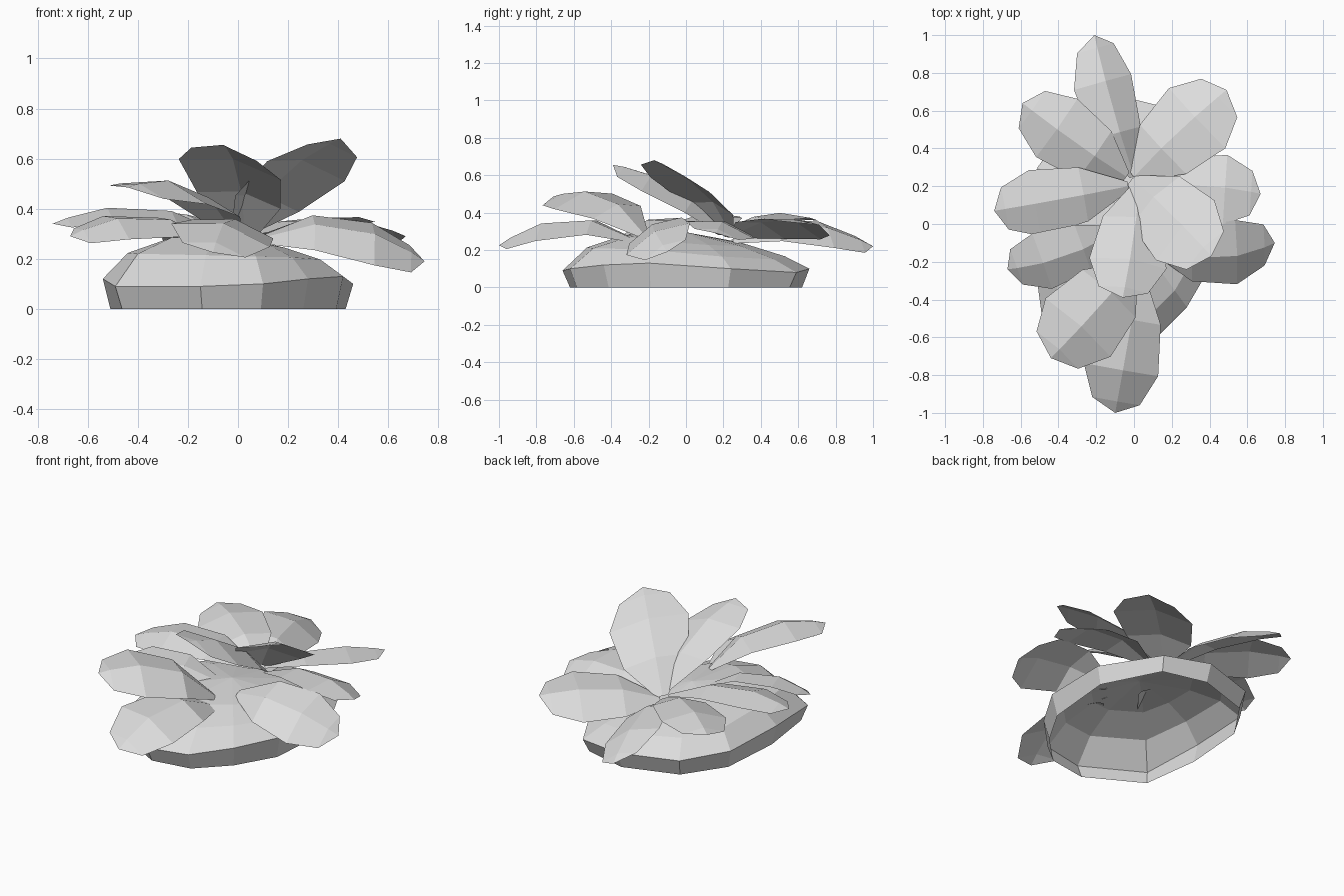
import bpy
from mathutils import Vector

cube = bpy.data.objects.get("Cube")
if cube:
    bpy.data.objects.remove(cube, do_unlink=True)

grey = bpy.data.materials.new("light_grey")
grey.use_nodes = True
grey.diffuse_color = (0.72, 0.72, 0.72, 1)
grey.node_tree.nodes["Principled BSDF"].inputs["Base Color"].default_value = (0.72, 0.72, 0.72, 1)


def make_object(name, verts, faces):
    mesh = bpy.data.meshes.new(name)
    mesh.from_pydata(verts, [], faces)
    mesh.materials.append(grey)
    mesh.update()
    obj = bpy.data.objects.new(name, mesh)
    bpy.context.scene.collection.objects.link(obj)
    return obj


def make_mound(outline, rings, centre, top):
    """Open-bottomed mound: the outline shrunk ring by ring up to one top point."""
    verts, count = [], len(outline)
    for scale, height, follow, tilt in rings:
        for x, y, rim in outline:
            point = centre + (Vector((x, y, 0)) - centre) * scale
            point.z = height + follow * (rim - 0.1) - tilt * (point.x + point.y)
            verts.append(point)
    verts.append(Vector((centre.x, centre.y, top)))
    faces = []
    for r in range(len(rings) - 1):
        for i in range(count):
            a, b = r * count + i, r * count + (i + 1) % count
            faces.append((a, b, b + count, a + count))
    last = (len(rings) - 1) * count
    for i in range(count):
        faces.append((last + i, last + (i + 1) % count, len(verts) - 1))
    return make_object("mound", verts, faces)


# Leaf rows: position along the rib and share of the full half width
LEAF_ROWS = [(0, 0.14), (0.34, 0.82), (0.7, 1), (0.92, 0.64)]


def make_leaf(name, base, mid, tip, width, roll):
    """Ridged leaf on an arched rib; positive roll lifts its right edge."""
    base, mid, tip = Vector(base), Vector(mid), Vector(tip)
    control = (mid - base * 0.16 - tip * 0.36) / 0.48   # rib meets mid at 0.6

    def rib(t):
        return base * (1 - t) ** 2 + control * 2 * t * (1 - t) + tip * t * t

    run = tip - base
    side = Vector((run.y, -run.x, 0)).normalized()
    side = (side + Vector((0, 0, roll))).normalized()
    up = side.cross(run).normalized()
    verts, faces = [], []
    for t, share in LEAF_ROWS:
        centre, half = rib(t), width * share
        drop = up * half * 0.24
        verts += [centre - side * half - drop, centre, centre + side * half - drop]
    for r in range(len(LEAF_ROWS) - 1):
        for i in (r * 3, r * 3 + 1):
            faces.append((i, i + 1, i + 4, i + 3))
    end = len(verts)
    verts.append(tip)
    faces += [(end - 3, end - 2, end), (end - 2, end - 1, end)]
    return make_object(name, verts, faces)


# Ground mound, rim height as third value
outline = [(-0.49, -0.47, 0.09), (-0.15, -0.66, 0.09), (0.1, -0.62, 0.1),
           (0.28, -0.44, 0.12), (0.42, -0.2, 0.13), (0.46, 0.24, 0.1),
           (0.28, 0.59, 0.08), (0, 0.66, 0.1), (-0.34, 0.55, 0.1),
           (-0.51, 0.3, 0.11), (-0.54, -0.1, 0.12)]
make_mound(outline, [(0.94, 0, 0, 0), (1, 0.1, 1, 0), (0.8, 0.19, 0.5, 0.045), (0.5, 0.25, 0, 0.07)],
           Vector((-0.04, 0, 0)), 0.295)

# Leaves: base, rib middle, tip, half width, roll
leaves = {
    "back_leaf": ((0, 0.25, 0.25), (-0.13, 0.68, 0.335), (-0.21, 1, 0.22), 0.172, -0.45),
    "back_right_leaf": ((-0.04, 0.25, 0.29), (-0.35, 0.46, 0.4), (-0.59, 0.64, 0.36), 0.19, 0.1),
    "back_left_leaf": ((0, 0.25, 0.28), (0.27, 0.52, 0.365), (0.49, 0.71, 0.335), 0.225, 0.25),
    "left_leaf": ((0.05, 0.2, 0.28), (0.42, 0.2, 0.36), (0.67, 0.16, 0.29), 0.19, 0.25),
    "right_leaf": ((-0.03, 0.2, 0.29), (-0.45, 0.12, 0.41), (-0.74, 0.07, 0.34), 0.178, 0.1),
    "lower_right_leaf": ((-0.08, -0.03, 0.26), (-0.42, -0.19, 0.37), (-0.67, -0.24, 0.29), 0.162, 0.3),
    "front_left_leaf": ((0.08, -0.12, 0.28), (0.48, -0.18, 0.32), (0.745, -0.1, 0.19), 0.19, -0.5),
    "front_right_leaf": ((0, -0.22, 0.28), (-0.23, -0.49, 0.505), (-0.44, -0.71, 0.485), 0.235, 0.18),
    "front_leaf": ((0.03, -0.26, 0.25), (-0.045, -0.7, 0.36), (-0.1, -1, 0.225), 0.205, 0.23),
    "upper_front_leaf": ((0.03, 0.22, 0.28), (-0.01, -0.12, 0.57), (-0.06, -0.39, 0.655), 0.21, 0.2),
    "upper_left_leaf": ((-0.01, 0.24, 0.29), (0.21, 0.04, 0.56), (0.41, -0.17, 0.68), 0.225, 0.18),
}
for leaf_name, shape in leaves.items():
    make_leaf(leaf_name, *shape)
